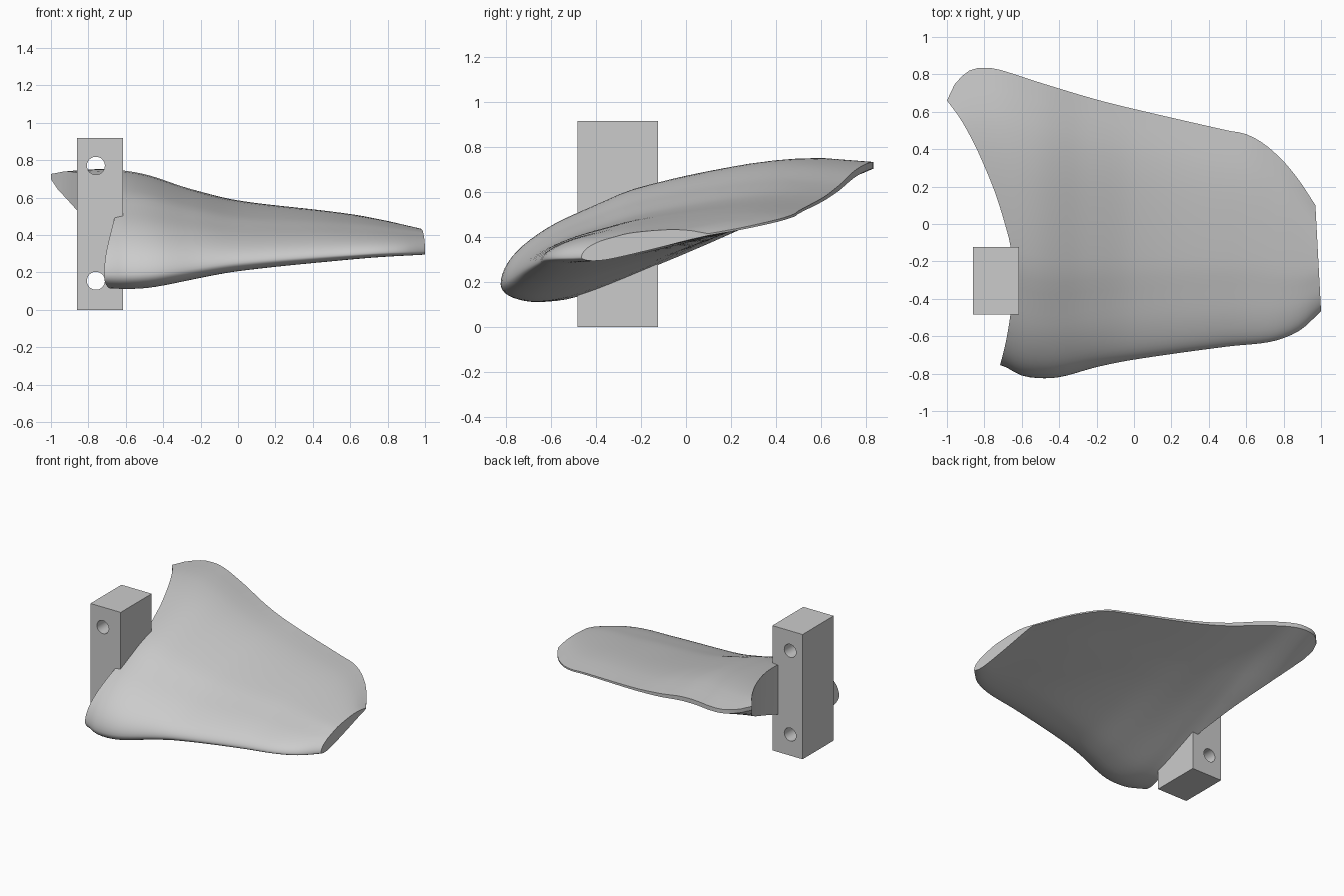
import bpy, bmesh, math

cube = bpy.data.objects.get("Cube")
if cube:
    bpy.data.objects.remove(cube, do_unlink=True)

grey = bpy.data.materials.new("light grey")
grey.use_nodes = True
grey.diffuse_color = (0.6, 0.6, 0.6, 1)
grey.node_tree.nodes["Principled BSDF"].inputs["Base Color"].default_value = (0.6, 0.6, 0.6, 1)


def new_object(name, bm):
    bmesh.ops.recalc_face_normals(bm, faces=bm.faces)
    mesh = bpy.data.meshes.new(name)
    bm.to_mesh(mesh)
    bm.free()
    mesh.materials.append(grey)
    obj = bpy.data.objects.new(name, mesh)
    bpy.context.collection.objects.link(obj)
    return obj


def activate(obj):
    bpy.ops.object.select_all(action='DESELECT')
    obj.select_set(True)
    bpy.context.view_layer.objects.active = obj


def cut(obj, cutter):
    cutter.hide_render = True
    mod = obj.modifiers.new("cut", 'BOOLEAN')
    mod.operation = 'DIFFERENCE'
    mod.solver = 'EXACT'
    mod.object = cutter
    activate(obj)
    bpy.ops.object.modifier_apply(modifier=mod.name)
    bpy.data.objects.remove(cutter, do_unlink=True)


def curve(keys, x):
    """Smooth interpolation through (position, value) keys."""
    n = len(keys)
    i = max(k for k in range(n - 1) if k == 0 or keys[k][0] <= x)

    def slope(k):
        a, b = keys[max(k - 1, 0)], keys[min(k + 1, n - 1)]
        return (b[1] - a[1]) / (b[0] - a[0])
    (xa, a), (xb, b) = keys[i], keys[i + 1]
    h = xb - xa
    t = (x - xa) / h
    return (a * (1 + 2 * t) * (1 - t) ** 2 + b * t * t * (3 - 2 * t)
            + h * slope(i) * t * (1 - t) ** 2 + h * slope(i + 1) * t * t * (t - 1))


# Blade: outline, edge heights and bulge along the span
front_y = [(-1, -.7), (-.71, -.755), (-.6, -.81), (-.48, -.825), (-.38, -.815), (-.2, -.765), (0, -.725),
           (.5, -.655), (.7, -.635), (.8, -.61), (.9, -.56), (1, -.465)]
back_y = [(-1, .66), (-.96, .745), (-.88, .82), (-.8, .835), (-.72, .825), (-.5, .755), (-.2, .665),
          (0, .615), (.5, .5), (.6, .48), (.7, .425), (.8, .335), (.9, .23), (1, .1)]
front_z = [(-1, .2), (-.5, .19), (0, .25), (.7, .3), (1, .31)]
back_z = [(-1, .71), (-.72, .715), (-.5, .68), (-.25, .615), (0, .57), (.6, .495), (.8, .455), (1, .41)]
top_bulge = [(-1, .2), (-.55, .24), (-.25, .18), (0, .125), (.5, .1), (1, .07)]
low_bulge = [(-1, .14), (-.55, .15), (-.25, .115), (0, .09), (.5, .06), (1, .03)]

# Cross-section shape from leading to trailing edge
upper = [(0, 0), (.2, .5), (.37, .8), (.51, .93), (.62, 1), (.8, .83), (.91, .55), (1, .08)]
lower = [(0, 0), (.2, .55), (.32, .85), (.45, 1), (.62, .87), (.8, .55), (.91, .25), (1, .08)]

SPAN, CHORD = 50, 28
bm = bmesh.new()
rings = []
for i in range(SPAN + 1):
    x = -1 + 2 * i / SPAN
    yf, yb = curve(front_y, x), curve(back_y, x)
    zf, zb = curve(front_z, x), curve(back_z, x)
    ring = []
    path = [(j / CHORD, 1) for j in range(CHORD, -1, -1)] + [(j / CHORD, -1) for j in range(1, CHORD + 1)]
    for s, side in path:
        t = s * s
        if side > 0:
            off = curve(top_bulge, x) * curve(upper, s)
        else:
            off = -curve(low_bulge, x) * curve(lower, s)
        skew = .03 * t * max(0, (x - .8) / .2)
        ring.append(bm.verts.new((x - skew, yf + (yb - yf) * t, zf + (zb - zf) * t + off)))
    rings.append(ring)
for a, b in zip(rings, rings[1:]):
    for k in range(len(a)):
        m = (k + 1) % len(a)
        bm.faces.new((a[k], a[m], b[m], b[k]))
bm.faces.new(rings[0])
bm.faces.new(rings[-1])
blade = new_object("blade", bm)

# Hub-shaped cut through the inner end of the blade
inner = [(-.9, -.76), (-.75, -.715), (-.63, -.685), (-.48, -.66), (-.3, -.645), (-.12, -.66), (0, -.69),
         (.16, -.74), (.31, -.8), (.44, -.86), (.565, -.93), (.66, -1), (.75, -1.07)]
bm = bmesh.new()
ys = [-.9 + 1.65 * k / 40 for k in range(41)]
outline = [(curve(inner, y), y) for y in ys] + [(-1.5, .75), (-1.5, -.9)]
base = bm.faces.new([bm.verts.new((x, y, -.5)) for x, y in outline])
geo = bmesh.ops.extrude_face_region(bm, geom=[base])["geom"]
bmesh.ops.translate(bm, vec=(0, 0, 2), verts=[v for v in geo if isinstance(v, bmesh.types.BMVert)])
cut(blade, new_object("hub_cutter", bm))

# Mounting block with two bolt holes
bm = bmesh.new()
bmesh.ops.create_cube(bm, size=1)
bmesh.ops.scale(bm, vec=(.246, .36, .917), verts=bm.verts)
bmesh.ops.translate(bm, vec=(-.738, -.304, .4585), verts=bm.verts)
block = new_object("mounting_block", bm)
for z in (.155, .77):
    bpy.ops.mesh.primitive_cylinder_add(vertices=40, radius=.048, depth=1,
                                        location=(-.76, -.304, z), rotation=(math.pi / 2, 0, 0))
    cutter = bpy.context.object
    cutter.data.materials.append(grey)
    cut(block, cutter)

for obj in (blade, block):
    activate(obj)
    bpy.ops.object.shade_smooth_by_angle(angle=math.radians(35))
